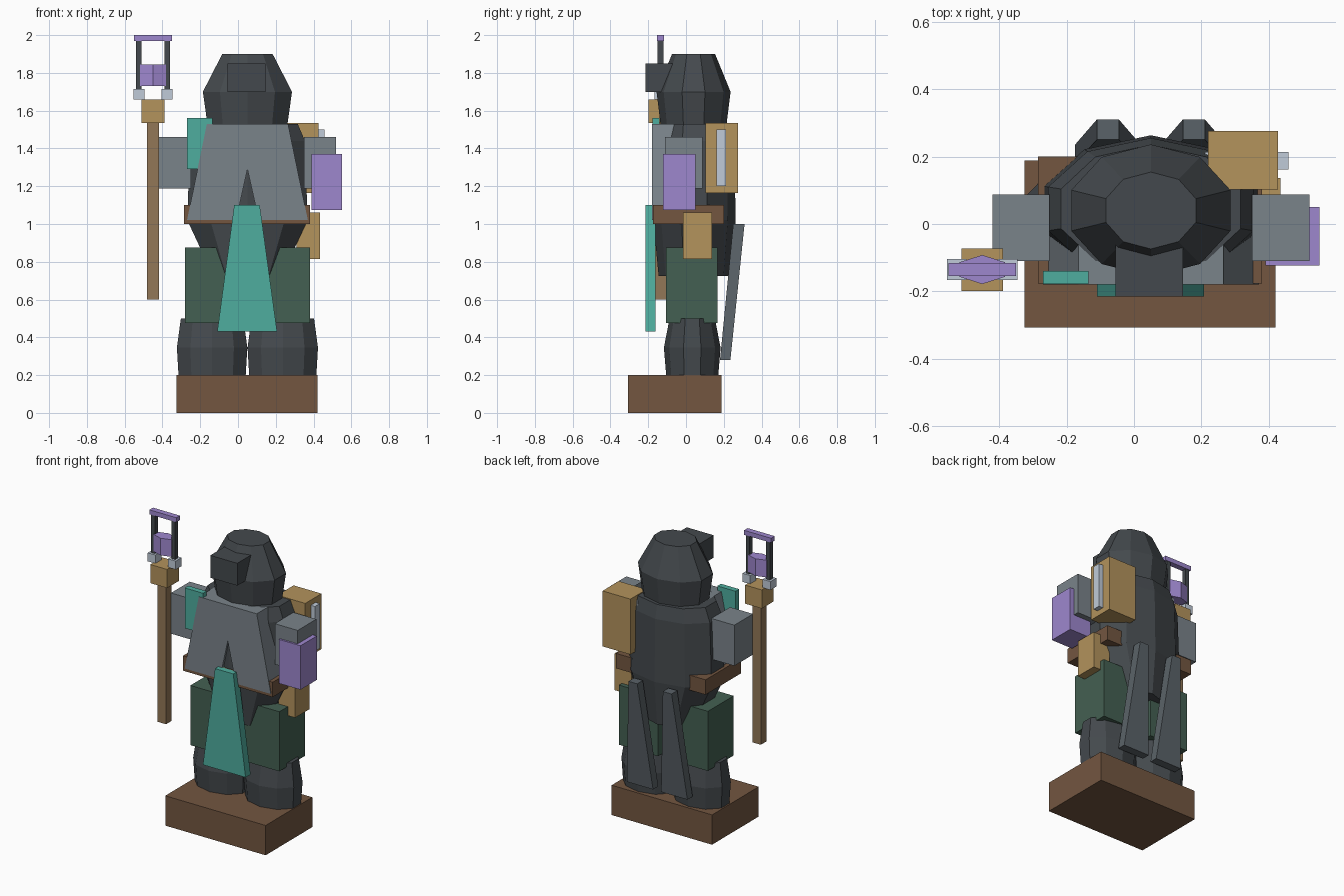
import bpy, bmesh, math

if "Cube" in bpy.data.objects:
    bpy.data.objects.remove(bpy.data.objects["Cube"])

CX = 0.05  # symmetry line of the body


def material(name, hexcol):
    m = bpy.data.materials.new(name)
    rgb = [int(hexcol[i:i + 2], 16) / 255 for i in (0, 2, 4)]
    m.diffuse_color = [((c + 0.055) / 1.055) ** 2.4 for c in rgb] + [1]
    m.use_nodes = True
    m.node_tree.nodes["Principled BSDF"].inputs["Base Color"].default_value = m.diffuse_color
    return m


BROWN = material("brown", "735640")
WOOD = material("wood", "927757")
TAN = material("tan", "B3935C")
DARK = material("dark", "44494D")
IRON = material("iron", "5A6268")
STEEL = material("steel", "7A838A")
PALE = material("pale", "C0CBD8")
GREEN = material("green", "446052")
TEAL = material("teal", "4FAE9F")
PURPLE = material("purple", "9E87CE")


def finish(name, bm, mat):
    bmesh.ops.recalc_face_normals(bm, faces=bm.faces)
    me = bpy.data.meshes.new(name)
    bm.to_mesh(me)
    bm.free()
    ob = bpy.data.objects.new(name, me)
    bpy.context.collection.objects.link(ob)
    me.materials.append(mat)
    return ob


def box(name, x, y, z, mat):
    bm = bmesh.new()
    bmesh.ops.create_cube(bm, size=1)
    for v in bm.verts:
        for i, r in enumerate((x, y, z)):
            v.co[i] = r[1] if v.co[i] > 0 else r[0]
    return finish(name, bm, mat)


def rings(name, cx, cy, levels, mat, n=10):
    """Loft through elliptical n-sided rings given as (z, rx, ry)."""
    bm = bmesh.new()
    loops = []
    for z, rx, ry in levels:
        angles = [math.pi / 2 + math.tau * i / n for i in range(n)]
        loops.append([bm.verts.new((cx + rx * math.cos(a), cy + ry * math.sin(a), z)) for a in angles])
    for a, b in zip(loops, loops[1:]):
        for i in range(n):
            bm.faces.new((a[i], a[(i + 1) % n], b[(i + 1) % n], b[i]))
    bm.faces.new(loops[0])
    bm.faces.new(loops[-1])
    return finish(name, bm, mat)


def plate(name, profile, front, back, mat):
    """Solid from an x,z profile; front and back give y as a function of z."""
    bm = bmesh.new()
    f = [bm.verts.new((x, front(z), z)) for x, z in profile]
    b = [bm.verts.new((x, back(z), z)) for x, z in profile]
    n = len(profile)
    bm.faces.new(f)
    bm.faces.new(b)
    for i in range(n):
        bm.faces.new((f[i], f[(i + 1) % n], b[(i + 1) % n], b[i]))
    return finish(name, bm, mat)


# Plinth
box("base", (-0.325, 0.42), (-0.307, 0.188), (0, 0.2), BROWN)

# Boots, thigh guards and rear coat tails, one per side
for s, side in ((-1, "left"), (1, "right")):
    rings("boot_" + side, CX + s * 0.187, 0.033,
          [(0.2, 0.187, 0.138), (0.345, 0.196, 0.15), (0.5, 0.174, 0.12)], DARK)
    box("thigh_guard_" + side, sorted((CX + s * 0.04, CX + s * 0.33)), (-0.105, 0.168), (0.475, 0.875), GREEN)
    tail = [(CX + s * x, z) for x, z in ((0.03, 0.28), (0.225, 0.28), (0.16, 1.0), (0.095, 1.0))]
    plate("coat_tail_" + side, tail,
          lambda z: 0.18 + 0.07 * (z - 0.28) / 0.72,
          lambda z: 0.235 + 0.075 * (z - 0.28) / 0.72, IRON)
    box("arm_" + side, sorted((CX + s * 0.3, CX + s * 0.47)), (-0.11, 0.088), (1.187, 1.46), STEEL)

# Torso and head
rings("torso", CX, 0.045,
      [(0.725, 0.19, 0.19), (1.02, 0.335, 0.218), (1.44, 0.32, 0.21), (1.53, 0.28, 0.19)], DARK)
rings("head", CX, 0.04,
      [(1.53, 0.223, 0.175), (1.7, 0.248, 0.196), (1.9, 0.14, 0.114)], DARK)
box("visor", (-0.055, 0.145), (-0.215, -0.06), (1.7, 1.85), DARK)

# Chest plate with a notch, belt and hanging cloth
plate("chest_plate",
      [(-0.27, 1.02), (-0.01, 1.02), (0.05, 1.29), (0.11, 1.02), (0.37, 1.02), (0.265, 1.53), (-0.165, 1.53)],
      lambda z: -0.18, lambda z: 0.08, STEEL)
box("belt", (-0.285, 0.38), (-0.176, 0.2), (1.0, 1.1), BROWN)
plate("front_cloth", [(-0.11, 0.43), (0.207, 0.43), (0.115, 1.1), (-0.02, 1.1)],
      lambda z: -0.215, lambda z: -0.162, TEAL)
box("shoulder_cloth", (-0.27, -0.135), (-0.178, -0.14), (1.29, 1.56), TEAL)

# Carried gear on the right
box("arm_shield", (0.39, 0.55), (-0.123, 0.05), (1.075, 1.37), PURPLE)
box("pouch", (0.31, 0.435), (-0.015, 0.137), (0.815, 1.06), TAN)
box("pack", (0.22, 0.427), (0.103, 0.275), (1.163, 1.535), TAN)
box("pack_bar", (0.21, 0.458), (0.162, 0.213), (1.2, 1.5), PALE)

# Staff with a framed crystal
SX, SY = -0.45, -0.135


def staff_box(name, dx, hx, hy, z, mat):
    box(name, (SX + dx - hx, SX + dx + hx), (SY - hy, SY + hy), z, mat)


staff_box("staff_shaft", 0, 0.031, 0.029, (0.6, 1.54), WOOD)
staff_box("staff_socket", 0, 0.062, 0.063, (1.535, 1.66), TAN)
for s, side in ((-1, "left"), (1, "right")):
    staff_box("staff_foot_" + side, s * 0.075, 0.029, 0.031, (1.658, 1.715), PALE)
    staff_box("staff_post_" + side, s * 0.075, 0.014, 0.016, (1.71, 1.975), DARK)
staff_box("staff_crossbar", 0, 0.1, 0.019, (1.97, 2.0), PURPLE)
rings("staff_crystal", SX, SY, [(1.73, 0.078, 0.043), (1.845, 0.078, 0.043)], PURPLE, 6)
